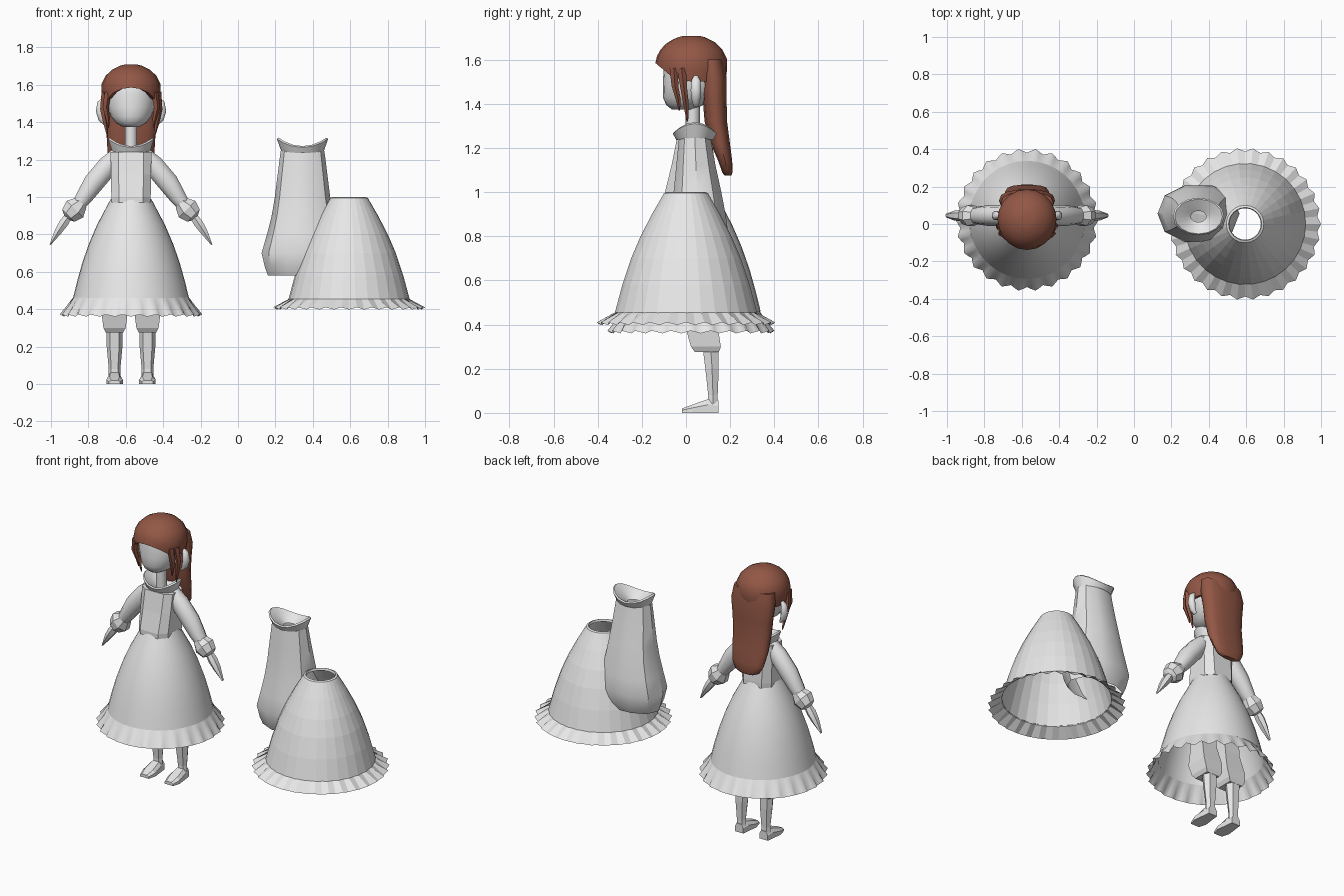
import bpy, bmesh, math
from mathutils import Vector

if "Cube" in bpy.data.objects:
    bpy.data.objects.remove(bpy.data.objects["Cube"])

TAU = 2 * math.pi


def material(name, rgb):
    m = bpy.data.materials.new(name)
    m.diffuse_color = (*rgb, 1)
    m.use_nodes = True
    m.node_tree.nodes["Principled BSDF"].inputs["Base Color"].default_value = m.diffuse_color
    return m


GREY = material("pale grey", (0.8, 0.8, 0.8))
BROWN = material("auburn hair", (0.29, 0.095, 0.06))
DX, SX, JX = -0.572, 0.594, 0.345     # centre lines of figure, spare skirt, spare bodice


def ring(x, y, z, rx, ry, n=12, p=1.0, rot=0.0):
    """Horizontal ring; p below 1 makes it boxier."""
    pts = []
    for i in range(n):
        a = TAU * i / n + rot
        c, s = math.cos(a), math.sin(a)
        pts.append(Vector((x + rx * math.copysign(abs(c) ** p, c),
                           y + ry * math.copysign(abs(s) ** p, s), z)))
    return pts


def loft(name, rings, mat=GREY, caps=(True, True), smooth=None):
    bm = bmesh.new()
    rows = [[bm.verts.new(p) for p in r] for r in rings]
    n = len(rows[0])
    for a, b in zip(rows, rows[1:]):
        for i in range(n):
            j = (i + 1) % n
            bm.faces.new((a[i], a[j], b[j], b[i]))
    if caps[0]:
        bm.faces.new(rows[0][::-1])
    if caps[1]:
        bm.faces.new(rows[-1])
    bmesh.ops.recalc_face_normals(bm, faces=bm.faces)
    me = bpy.data.meshes.new(name)
    bm.to_mesh(me)
    bm.free()
    me.materials.append(mat)
    ob = bpy.data.objects.new(name, me)
    bpy.context.collection.objects.link(ob)
    if smooth:
        bpy.ops.object.select_all(action='DESELECT')
        ob.select_set(True)
        bpy.context.view_layer.objects.active = ob
        bpy.ops.object.shade_smooth_by_angle(angle=math.radians(smooth))
    return ob


def tube(name, path, n=8, mat=GREY, smooth=None):
    """Limb along (x, y, z, width, depth) points, lying mostly in the xz plane."""
    rings = []
    for k, (x, y, z, w, d) in enumerate(path):
        a, b = path[max(k - 1, 0)], path[min(k + 1, len(path) - 1)]
        t = Vector((b[0] - a[0], 0, b[2] - a[2])).normalized()
        side = Vector((t.z, 0, -t.x))
        rings.append([Vector((x, y, z)) + side * w * math.cos(TAU * (i + .5) / n)
                      + Vector((0, d * math.sin(TAU * (i + .5) / n), 0)) for i in range(n)])
    return loft(name, rings, mat, smooth=smooth)


def collar(name, x, y, s, front):
    """Flared saddle-shaped collar, closing in to a neck hole."""
    n = 16
    rows = []
    for r, base, lift in ((.83, 1.235, .01), (1.0, 1.265, .045), (.93, 1.272, .045),
                          (.55, 1.25, .02), (.3, 1.235, 0)):
        pts = ring(x, y, 0, .137 * r * s, .1 * r * front, n)
        for i, q in enumerate(pts):
            q.z = base + lift * math.cos(TAU * i / n) ** 2
        rows.append(pts)
    loft(name, rows, caps=(False, False), smooth=50)


# ---- figure: head, neck, torso ----
loft("head", [ring(DX, y, z, rx, ry, 20) for z, y, rx, ry in (
    (1.375, -.015, .045, .05), (1.395, -.005, .08, .085), (1.43, .015, .108, .12),
    (1.48, .025, .128, .13), (1.55, .03, .135, .132), (1.62, .03, .12, .12),
    (1.67, .03, .06, .06))], smooth=60)
loft("neck", [ring(DX, .03, z, .033, .033, 8) for z in (1.2, 1.42)], smooth=50)
loft("torso", [ring(DX, y, z, rx, ry, 8, .55, TAU / 16) for z, y, rx, ry in (
    (.97, .02, .108, .12), (1.0, .02, .11, .12), (1.12, .03, .112, .1),
    (1.24, .04, .114, .085))])
collar("collar", DX, .04, .9, .95)

# ---- figure: skirt with wavy ruffle ----
PROFILE = ((.99, .108), (.93, .14), (.85, .182), (.75, .225), (.65, .26), (.55, .288), (.46, .31))
loft("dress_skirt", [ring(DX, .022, z, r, r + .006, 36) for z, r in PROFILE],
     caps=(False, False), smooth=60)


def ruffle(name, x, y, waves, per, rows, smooth=None):
    """Rows are (radius, height, radial wave, height wave)."""
    n = waves * per
    rings = []
    for r, z, wr, wz in rows:
        pts = []
        for i in range(n):
            a, w = TAU * i / n, math.cos(TAU * i / per)
            q = r + wr * w
            pts.append(Vector((x + q * math.cos(a), y + q * math.sin(a), z + wz * w)))
        rings.append(pts)
    loft(name, rings, caps=(False, False), smooth=smooth)


ruffle("dress_ruffle", DX, .022, 26, 4,
       ((.31, .463, 0, 0), (.337, .42, .005, 0), (.37, .366, .011, .006)), 50)

# ---- figure: arms and legs, mirrored by sign ----
for s, side in ((-1, "left"), (1, "right")):
    def at(pts):
        return [(DX + s * x, y, z, w, d) for x, y, z, w, d in pts]
    tube(side + "_sleeve", at(((.07, .045, 1.23, .04, .045), (.12, .045, 1.17, .058, .055),
                               (.2, .045, 1.075, .058, .056), (.25, .045, 1.0, .047, .05),
                               (.29, .045, .945, .035, .04))), 10, smooth=50)
    tube(side + "_cuff", at(((.265, .045, .97, .04, .045), (.3, .045, .935, .068, .06),
                             (.335, .045, .9, .05, .048), (.345, .045, .89, .02, .02))), 8)
    tube(side + "_hand", at(((.325, .045, .91, .022, .022), (.36, .045, .86, .028, .03),
                             (.39, .045, .815, .022, .026), (.432, .045, .745, .004, .01))), 6,
         smooth=50)
    tube(side + "_ear", at(((.14, .045, 1.39, .008, .012), (.158, .045, 1.415, .018, .02),
                            (.168, .045, 1.46, .022, .026), (.163, .045, 1.505, .018, .022),
                            (.15, .045, 1.525, .006, .01))), 8, smooth=60)
    lx = DX + s * .088
    loft(side + "_thigh", [ring(lx, y, z, rx, ry, 4, .3, TAU / 8) for z, y, rx, ry in (
        (.275, .095, .052, .06), (.30, .09, .066, .075), (.37, .075, .076, .08),
        (.5, .06, .06, .06), (.85, .05, .06, .06))])
    loft(side + "_shin", [ring(lx, y, z, rx, ry, 6, .8) for z, y, rx, ry in (
        (.04, .122, .033, .025), (.08, .122, .031, .024), (.2, .118, .042, .034),
        (.29, .112, .044, .04))])
    # foot: tapered shoe from heel to toe
    foot = []
    for y, w, h in ((.147, .03, .055), (.1, .036, .062), (.03, .044, .038), (-.018, .03, .02)):
        foot.append([Vector((lx + a * w, y, z)) for a, z in
                     ((-1, 0), (1, 0), (1, h * .6), (.6, h), (-.6, h), (-1, h * .6))])
    loft(side + "_foot", foot)

    # side locks of hair
    for k, pts in enumerate((
            ((.125, -.055, 1.56, .02, .02), (.137, -.05, 1.48, .018, .016),
             (.125, -.035, 1.42, .012, .012), (.12, -.03, 1.37, .003, .003)),
            ((.14, -.02, 1.56, .022, .022), (.152, -.01, 1.47, .016, .016),
             (.138, .0, 1.40, .014, .013), (.125, .006, 1.32, .003, .004)))):
        tube(f"{side}_lock_{k + 1}", at(pts), 5, BROWN, 40)

# ---- figure: hair cap with a parted fringe, and the long back fall ----
cap = []
N = 20
for k in range(8):
    row = []
    for i in range(N):
        a = TAU * i / N
        front = max(0, -math.sin(a))
        low = 1.50 + .035 * front + .05 * max(0, front - .55) / .45
        t = min(k, 6) / 6
        z = low + (1.708 - low) * math.cos(t * math.pi / 2)
        r = math.sqrt(max(.02, 1 - ((z - 1.575) / .136) ** 2)) if z > 1.575 else \
            1 - .9 * (1.575 - z)
        if k == 7:                      # tucked-in lower edge
            r, z = r * .82, z + .004
        row.append(Vector((DX + .161 * r * math.cos(a), .025 + .164 * r * math.sin(a), z)))
    cap.append(row)
loft("hair_cap", cap, BROWN, caps=(True, False), smooth=40)
loft("hair_back", [ring(DX, y, z, rx, ry, 14, .8) for z, y, rx, ry in (
    (1.075, .19, .05, .016), (1.09, .187, .085, .024), (1.14, .178, .112, .032),
    (1.22, .155, .124, .045), (1.32, .135, .13, .052), (1.42, .13, .138, .055),
    (1.52, .125, .15, .06), (1.6, .11, .14, .06))], BROWN, smooth=50)

# ---- spare skirt, flat facets and a pleated hem ----
loft("spare_skirt", [ring(SX, 0, z, r, r, 30) for z, r in (
    (.985, .084), (1.0, .088), (.995, .1), (.9, .155), (.8, .207), (.7, .25),
    (.58, .29), (.45, .325))], caps=(False, False))
ruffle("spare_pleats", SX, 0, 30, 2, ((.322, .455, 0, 0), (.397, .404, .009, .006)))

# ---- spare bodice, pear-shaped with the same collar ----
loft("spare_bodice", [ring(JX, y, z, rx, ry, 10, .9) for z, y, rx, ry in (
    (.58, .055, .185, .12), (.62, .055, .2, .14), (.7, .055, .219, .157),
    (.8, .055, .19, .145), (.9, .055, .165, .13), (1.0, .052, .148, .113),
    (1.12, .045, .133, .093), (1.245, .04, .117, .075))], caps=(False, False), smooth=40)
collar("spare_collar", JX, .04, 1.0, 1.0)
